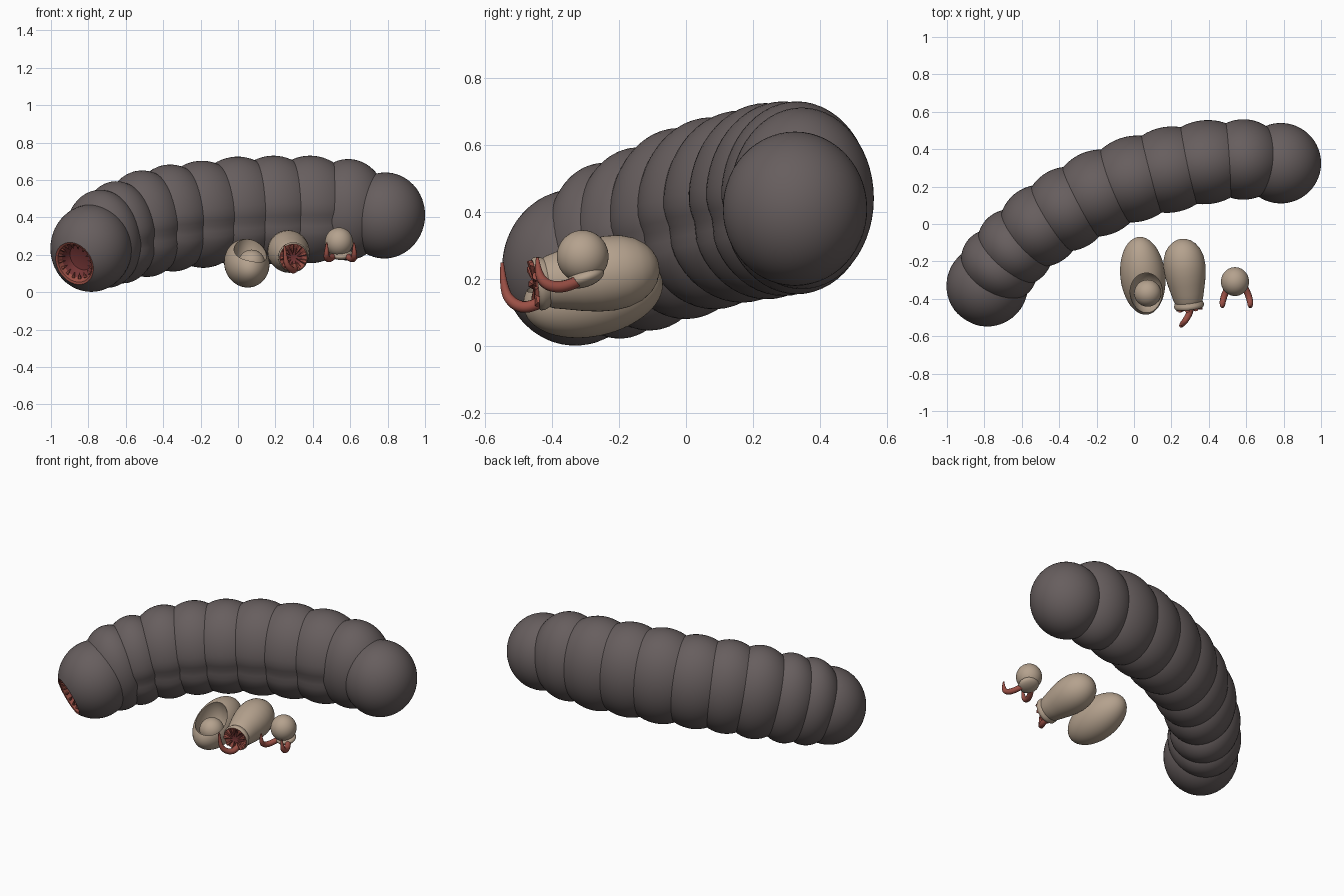
import bpy, bmesh, math
from mathutils import Vector, Matrix

if "Cube" in bpy.data.objects:
    bpy.data.objects.remove(bpy.data.objects["Cube"])


def material(name, col):
    m = bpy.data.materials.new(name)
    m.diffuse_color = (*col, 1)
    m.use_nodes = True
    m.node_tree.nodes["Principled BSDF"].inputs["Base Color"].default_value = m.diffuse_color
    return m


GREY = material("grey_hide", (0.135, 0.112, 0.112))
TAN = material("tan_shell", (0.46, 0.36, 0.27))
RED = material("flesh_red", (0.33, 0.08, 0.06))
DARK = material("deep_red", (0.17, 0.035, 0.035))


def finish(name, bm, mats):
    bmesh.ops.recalc_face_normals(bm, faces=bm.faces)
    me = bpy.data.meshes.new(name)
    bm.to_mesh(me)
    bm.free()
    ob = bpy.data.objects.new(name, me)
    bpy.context.collection.objects.link(ob)
    for m in mats:
        me.materials.append(m)
    return ob


def frame(direction):
    """Axes: along the direction, sideways, up."""
    t = Vector(direction).normalized()
    side = t.cross(Vector((0, 0, 1))).normalized()
    return t, side, side.cross(t)


def ellipsoid(name, c, direction, radii, mat, groove=0.0):
    t, side, up = frame(direction)
    bm = bmesh.new()
    bmesh.ops.create_uvsphere(bm, u_segments=56, v_segments=32, radius=1)
    for v in bm.verts:
        b, h, a = v.co
        k = 1.0
        if groove:
            phi = math.atan2(h, b)
            k -= groove * math.exp(-((phi + 0.25) / 0.16) ** 2)
        v.co = Vector(c) + t * a * radii[0] + side * b * radii[1] * k + up * h * radii[2] * k
    return finish(name, bm, [mat])


def lathe(name, origin, direction, profile, mats, n=48, zscale=1.0):
    """profile: (distance along axis, radius, material index of the band that follows)"""
    t, side, up = frame(direction)
    o = Vector(origin)
    bm = bmesh.new()
    rings = []
    for d, r, _ in profile:
        if r < 1e-5:
            rings.append([bm.verts.new(o + t * d)] * n)
        else:
            rings.append([bm.verts.new(o + t * d + (side * math.cos(q) + up * math.sin(q)) * r)
                          for q in (2 * math.pi * i / n for i in range(n))])
    for k in range(len(rings) - 1):
        A, B = rings[k], rings[k + 1]
        for i in range(n):
            j = (i + 1) % n
            vs = list(dict.fromkeys((A[i], A[j], B[j], B[i])))
            bm.faces.new(vs).material_index = profile[k][2]
    for v in bm.verts:
        v.co.z = o.z + (v.co.z - o.z) * zscale
    return finish(name, bm, mats)


def tendril(name, pts, radii, mat):
    cu = bpy.data.curves.new(name, 'CURVE')
    cu.dimensions = '3D'
    cu.bevel_depth = 1.0
    cu.bevel_resolution = 3
    cu.use_fill_caps = True
    sp = cu.splines.new('NURBS')
    sp.points.add(len(pts) - 1)
    for p, co, r in zip(sp.points, pts, radii):
        p.co = (*co, 1)
        p.radius = r
    sp.use_endpoint_u = True
    sp.order_u = 3
    sp.resolution_u = 8
    cu.materials.append(mat)
    ob = bpy.data.objects.new(name, cu)
    bpy.context.collection.objects.link(ob)
    me = bpy.data.meshes.new_from_object(ob.evaluated_get(bpy.context.evaluated_depsgraph_get()))
    bpy.data.objects.remove(ob)
    ob = bpy.data.objects.new(name, me)
    bpy.context.collection.objects.link(ob)


def teeth(name, origin, direction, ring_r, length, count, lean):
    t, side, up = frame(direction)
    bm = bmesh.new()
    for i in range(count):
        q = 2 * math.pi * i / count
        out = side * math.cos(q) + up * math.sin(q)
        base = Vector(origin) + out * ring_r
        ax = (t * lean - out).normalized()
        rot = ax.to_track_quat('Z', 'Y').to_matrix().to_4x4()
        bmesh.ops.create_cone(bm, cap_ends=True, segments=6, radius1=length * 0.28, radius2=0,
                              depth=length, matrix=Matrix.Translation(base + ax * length / 2) @ rot)
    finish(name, bm, [RED])


# Grub body: overlapping rings along a bent path (x, y, bottom z, top z, side radius, length radius)
segs = [(-0.785, -0.33, 0.0, 0.47, 0.215, 0.2),
        (-0.72, -0.22, 0.02, 0.55, 0.215, 0.18),
        (-0.635, -0.125, 0.045, 0.595, 0.215, 0.19),
        (-0.50, -0.01, 0.08, 0.652, 0.22, 0.22),
        (-0.355, 0.08, 0.11, 0.683, 0.225, 0.23),
        (-0.19, 0.165, 0.13, 0.703, 0.23, 0.25),
        (0.0, 0.24, 0.14, 0.725, 0.23, 0.26),
        (0.19, 0.29, 0.15, 0.73, 0.23, 0.26),
        (0.385, 0.33, 0.155, 0.73, 0.225, 0.26),
        (0.585, 0.345, 0.17, 0.712, 0.215, 0.22),
        (0.785, 0.325, 0.18, 0.64, 0.215, 0.215)]
mid = [Vector((s[0], s[1], (s[2] + s[3]) / 2)) for s in segs]
for i in range(1, len(segs)):
    s = segs[i]
    d = mid[min(i + 1, len(mid) - 1)] - mid[i - 1]
    d.z *= 0.6
    ellipsoid(f"body_ring_{i}", mid[i], d, (s[5], s[4], (s[3] - s[2]) / 2), GREY,
              groove=0.06 if 1 < i < 9 else 0.0)

# Head ring with an open round mouth
R = 0.218
cut = math.acos(0.185 / R)
prof = [(-R * math.cos(a), R * math.sin(a), 0)
        for a in ((math.pi - cut) * k / 24 for k in range(25))]
prof[0] = (-R, 0, 0)
rim = R * math.sin(cut)
prof[-1] = (0.185, rim, 1)
prof += [(0.181, rim * 0.9, 1), (0.155, rim * 0.8, 2), (0.11, rim * 0.6, 2), (0.095, 0, 2)]
face_dir = Vector((-0.48, -0.77, -0.41)).normalized()
lathe("head", mid[0], face_dir, prof, [GREY, RED, DARK], zscale=1.07)
teeth("mouth_teeth", mid[0] + face_dir * 0.172, face_dir, rim * 0.88, 0.035, 16, -0.3)

# Open pod with a ball inside
pod = ellipsoid("open_pod", (0.047, -0.277, 0.155), (-0.045, 0.41, 0.09), (0.212, 0.12, 0.125), TAN)
cutter = ellipsoid("pod_cutter", (0.066, -0.365, 0.215), (-0.045, 0.41, 0.03),
                   (0.118, 0.087, 0.145), TAN)
mod = pod.modifiers.new("hollow", 'BOOLEAN')
mod.operation = 'DIFFERENCE'
mod.solver = 'EXACT'
mod.object = cutter
bpy.context.view_layer.update()
pod.data = bpy.data.meshes.new_from_object(pod.evaluated_get(bpy.context.evaluated_depsgraph_get()))
pod.modifiers.clear()
bpy.data.objects.remove(cutter)
ellipsoid("pod_ball", (0.073, -0.37, 0.155), (0, 1, 0), (0.072, 0.072, 0.072), TAN)

# Closed pod with a red mouth
p0, p1 = Vector((0.253, -0.08, 0.24)), Vector((0.296, -0.45, 0.185))
L = (p1 - p0).length
shape = [(0, 0), (.01, .025), (.04, .05), (.09, .073), (.17, .094), (.28, .108), (.4, .112), (.52, .109),
         (.65, .1), (.78, .088), (.88, .079), (.91, .074), (.95, .08), (.98, .08), (1.0, .074)]
prof = [(d * L, r, 0) for d, r in shape]
prof[-1] = (L, .074, 1)
prof += [(L * 0.995, .062, 1), (L * 0.96, .05, 2), (L * 0.93, 0, 2)]
lathe("mouth_pod", p0, p1 - p0, prof, [TAN, RED, DARK])
teeth("pod_teeth", p1 - (p1 - p0) * 0.005, p1 - p0, 0.07, 0.055, 9, 0.12)
tendril("pod_tongue", [(0.30, -0.42, 0.14), (0.305, -0.46, 0.115), (0.28, -0.51, 0.12),
                       (0.25, -0.545, 0.165), (0.25, -0.548, 0.25)],
        [0.018, 0.018, 0.017, 0.014, 0.005], RED)

# Small ball with a base plate and two mandibles
ellipsoid("small_ball", (0.54, -0.308, 0.268), (0, 1, 0), (0.077, 0.075, 0.078), TAN)
ellipsoid("ball_base", (0.55, -0.30, 0.205), (0, 1, 0.35), (0.058, 0.062, 0.028), TAN)
for name, sx, cx in (("left_mandible", -1, 0.545), ("right_mandible", 1, 0.55)):
    tendril(name, [(cx + sx * 0.03, -0.32, 0.195), (cx + sx * 0.055, -0.36, 0.175),
                   (cx + sx * 0.072, -0.415, 0.18), (cx + sx * 0.072, -0.442, 0.215),
                   (cx + sx * 0.07, -0.443, 0.265)],
            [0.017, 0.018, 0.017, 0.013, 0.004], RED)

# Smooth shading with sharp rims kept
bpy.ops.object.select_all(action='SELECT')
bpy.context.view_layer.objects.active = pod
bpy.ops.object.shade_smooth_by_angle(angle=math.radians(40))
